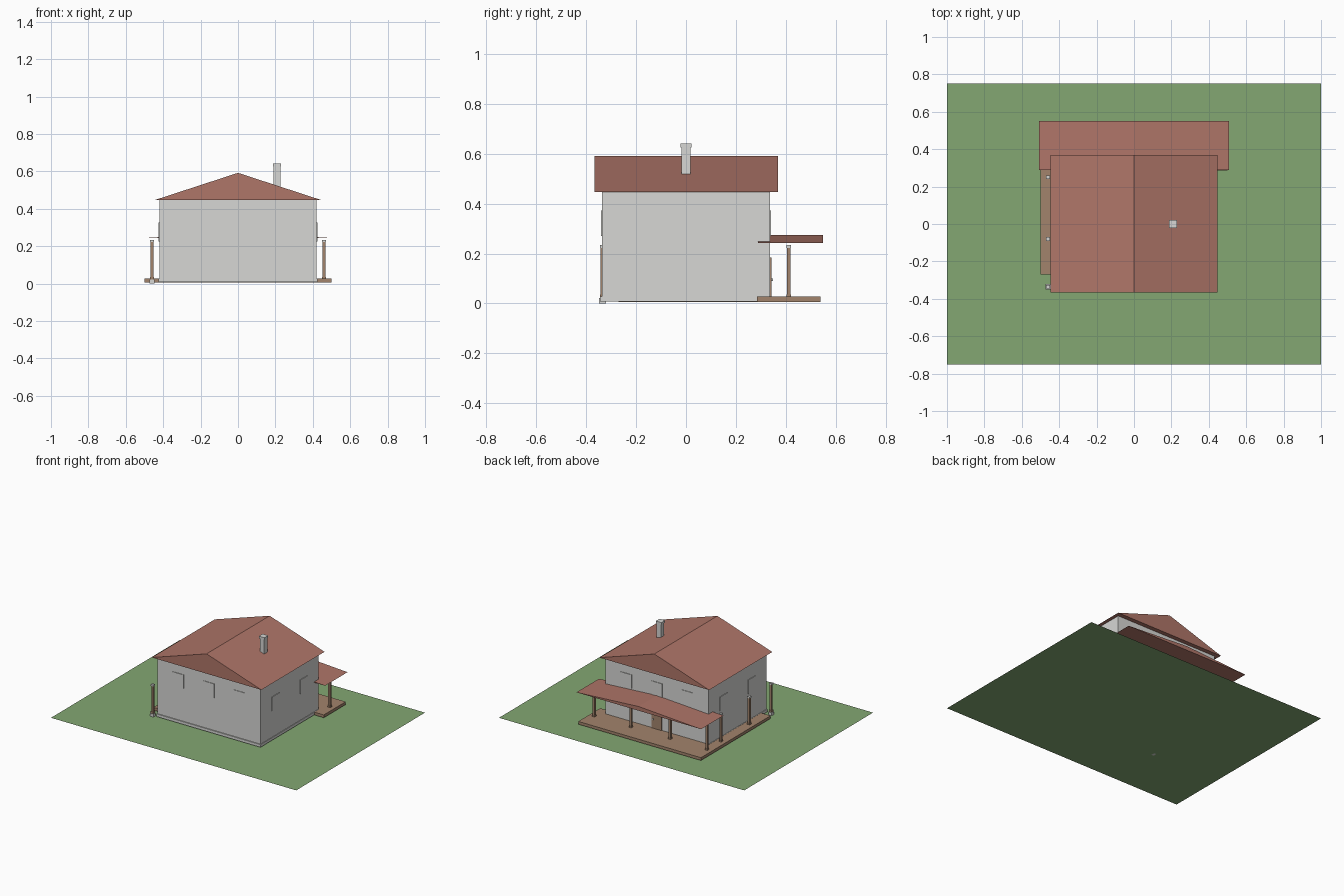
import bpy
import bmesh

cube = bpy.data.objects.get("Cube")
if cube:
    bpy.data.objects.remove(cube, do_unlink=True)


def material(name, r, g, b):
    m = bpy.data.materials.new(name)
    m.use_nodes = True
    m.diffuse_color = (r, g, b, 1)
    bsdf = m.node_tree.nodes["Principled BSDF"]
    bsdf.inputs["Base Color"].default_value = (r, g, b, 1)
    bsdf.inputs["Roughness"].default_value = 0.9
    return m


GRASS = material("grass green", 0.23, 0.39, 0.17)
TILE = material("roof tile red", 0.43, 0.18, 0.14)
PLASTER = material("plaster white", 0.68, 0.68, 0.66)
WOOD = material("wood brown", 0.36, 0.23, 0.15)


def finish(name, bm, mat):
    bmesh.ops.recalc_face_normals(bm, faces=bm.faces)
    mesh = bpy.data.meshes.new(name)
    bm.to_mesh(mesh)
    bm.free()
    mesh.materials.append(mat)
    obj = bpy.data.objects.new(name, mesh)
    bpy.context.collection.objects.link(obj)
    return obj


def extrude(name, outline, axis, depth, mat):
    """Closed prism from a 3D outline pushed along one axis."""
    bm = bmesh.new()
    face = bm.faces.new([bm.verts.new(p) for p in outline])
    ext = bmesh.ops.extrude_face_region(bm, geom=[face])
    push = [0, 0, 0]
    push[axis] = depth
    verts = [g for g in ext["geom"] if isinstance(g, bmesh.types.BMVert)]
    bmesh.ops.translate(bm, verts=verts, vec=push)
    return finish(name, bm, mat)


def box(name, x, y, z, mat):
    """Box from (low, high) pairs."""
    outline = [(x[0], y[0], z[0]), (x[1], y[0], z[0]),
               (x[1], y[1], z[0]), (x[0], y[1], z[0])]
    return extrude(name, outline, 2, z[1] - z[0], mat)


def gable_roof(name, half, y, eave, ridge):
    outline = [(-half, y[0], eave), (half, y[0], eave), (0, y[0], ridge)]
    return extrude(name, outline, 1, y[1] - y[0], TILE)


# Lawn
bm = bmesh.new()
bm.faces.new([bm.verts.new((x, y, 0)) for x, y in
              ((-1, -0.75), (1, -0.75), (1, 0.75), (-1, 0.75))])
finish("lawn", bm, GRASS)

# House body and plinth
W, D = 0.42, 0.337
box("plinth", (-W - 0.004, W + 0.004), (-0.344, D), (0.008, 0.028), PLASTER)
box("walls", (-W, W), (-D, D), (0.02, 0.446), PLASTER)

# Roofs
gable_roof("main_roof", 0.447, (-0.366, 0.369), 0.446, 0.592)
gable_roof("porch_roof", 0.508, (0.288, 0.55), 0.243, 0.274)

# Chimney with a wider cap
box("chimney", (0.191, 0.226), (-0.018, 0.018), (0.5, 0.63), PLASTER)
box("chimney_cap", (0.186, 0.231), (-0.022, 0.022), (0.626, 0.641), PLASTER)

# Windows on all four walls
T = 0.004
for side in (-1, 1):
    for i, x in enumerate((-0.25, 0, 0.25)):
        box(f"gable_window_{side}_{i}", (x - 0.044, x + 0.044),
            sorted((side * D, side * (D + T))), (0.27, 0.372), PLASTER)
    for i, y in enumerate((-0.166, 0.166)):
        box(f"side_window_{side}_{i}", sorted((side * W, side * (W + T))),
            (y - 0.045, y + 0.045), (0.225, 0.326), PLASTER)

# Back door
box("door", (-0.042, 0.042), (D, D + 0.006), (0.028, 0.185), WOOD)
box("door_handle", (0.026, 0.034), (D + 0.006, D + 0.012), (0.09, 0.1), PLASTER)

# Wraparound deck
outline = [(-0.5, -0.27), (-W, -0.27), (-W, 0.285), (0.5, 0.285),
           (0.5, 0.54), (-0.5, 0.54)]
extrude("deck", [(x, y, 0.006) for x, y in outline], 2, 0.021, WOOD)

# Posts with a foot and a cap
posts = [(x, 0.412) for x in (-0.46, -0.16, 0.16, 0.46)]
posts += [(-0.46, y) for y in (0.25, -0.08, -0.335)]


def post_part(name, x, y, r, z, mat):
    box(name, (x - r, x + r), (y - r, y + r), z, mat)


for i, (x, y) in enumerate(posts):
    post_part(f"post_{i}", x, y, 0.0075, (0.02, 0.225), WOOD)
    post_part(f"post_cap_{i}", x, y, 0.01, (0.222, 0.234), PLASTER)
    post_part(f"post_foot_{i}", x, y, 0.01, (0.02, 0.036), WOOD)
post_part("corner_post_pad", -0.46, -0.335, 0.014, (0, 0.021), PLASTER)
